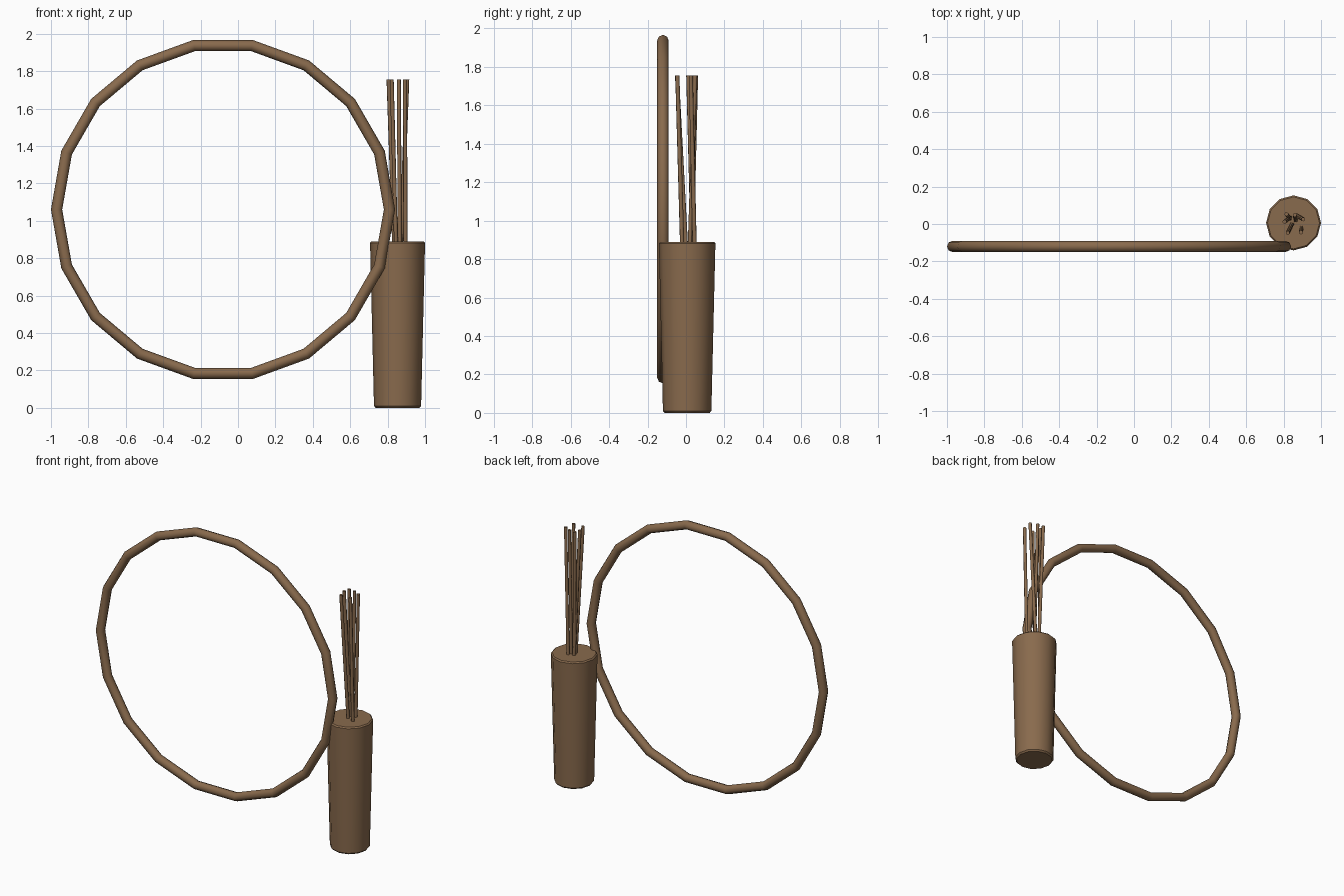
import bpy
import bmesh
import math
from mathutils import Vector

if "Cube" in bpy.data.objects:
    bpy.data.objects.remove(bpy.data.objects["Cube"], do_unlink=True)

# Single wood colour
COLOUR = (0.25, 0.145, 0.074, 1)
wood = bpy.data.materials.new("brown_wood")
wood.use_nodes = True
wood.diffuse_color = COLOUR
wood.node_tree.nodes["Principled BSDF"].inputs["Base Color"].default_value = COLOUR


def finish(obj, name, angle=35):
    obj.name = name
    obj.data.materials.clear()
    obj.data.materials.append(wood)
    bpy.ops.object.select_all(action="DESELECT")
    obj.select_set(True)
    bpy.context.view_layer.objects.active = obj
    bpy.ops.object.shade_smooth_by_angle(angle=math.radians(angle))


def lathe(name, profile, sides, centre):
    """Closed turned solid from (radius, height) pairs."""
    bm = bmesh.new()
    rings = []
    for r, z in profile:
        rings.append([bm.verts.new((centre[0] + r * math.cos(math.tau * i / sides),
                                    centre[1] + r * math.sin(math.tau * i / sides), z))
                      for i in range(sides)])
    for low, high in zip(rings, rings[1:]):
        for i in range(sides):
            j = (i + 1) % sides
            bm.faces.new((low[i], low[j], high[j], high[i]))
    bm.faces.new(rings[0][::-1])
    bm.faces.new(rings[-1])
    mesh = bpy.data.meshes.new(name)
    bm.to_mesh(mesh)
    bm.free()
    obj = bpy.data.objects.new(name, mesh)
    bpy.context.collection.objects.link(obj)
    finish(obj, name)


def stick(name, base, top, radius=0.011):
    base, top = Vector(base), Vector(top)
    axis = top - base
    bpy.ops.mesh.primitive_cylinder_add(
        vertices=8, radius=radius, depth=axis.length, location=(base + top) / 2,
        rotation=axis.to_track_quat("Z", "Y").to_euler())
    finish(bpy.context.object, name, 50)


# Upright hoop
bpy.ops.mesh.primitive_torus_add(
    major_segments=18, minor_segments=8, major_radius=0.89, minor_radius=0.03,
    location=(-0.08, -0.12, 1.06), rotation=(math.pi / 2, 0, 0))
finish(bpy.context.object, "hoop", 50)

# Tapered holder with softened rims
lathe("holder", [(0.117, 0), (0.126, 0.01), (0.147, 0.882), (0.139, 0.89)],
      12, (0.853, 0.006))

# Thin sticks: (x, y) at the holder's rim, then at the tip
STICKS = [
    ((0.835, 0.030), (0.815, 0.052)),
    ((0.865, 0.020), (0.860, 0.048)),
    ((0.872, 0.045), (0.905, 0.025)),
    ((0.895, -0.020), (0.893, -0.045)),
    ((0.845, 0.000), (0.822, -0.047)),
    ((0.835, 0.035), (0.805, 0.012)),
]
for n, (rim, tip) in enumerate(STICKS, 1):
    stick(f"stick_{n}", (*rim, 0.87), (*tip, 1.755))
